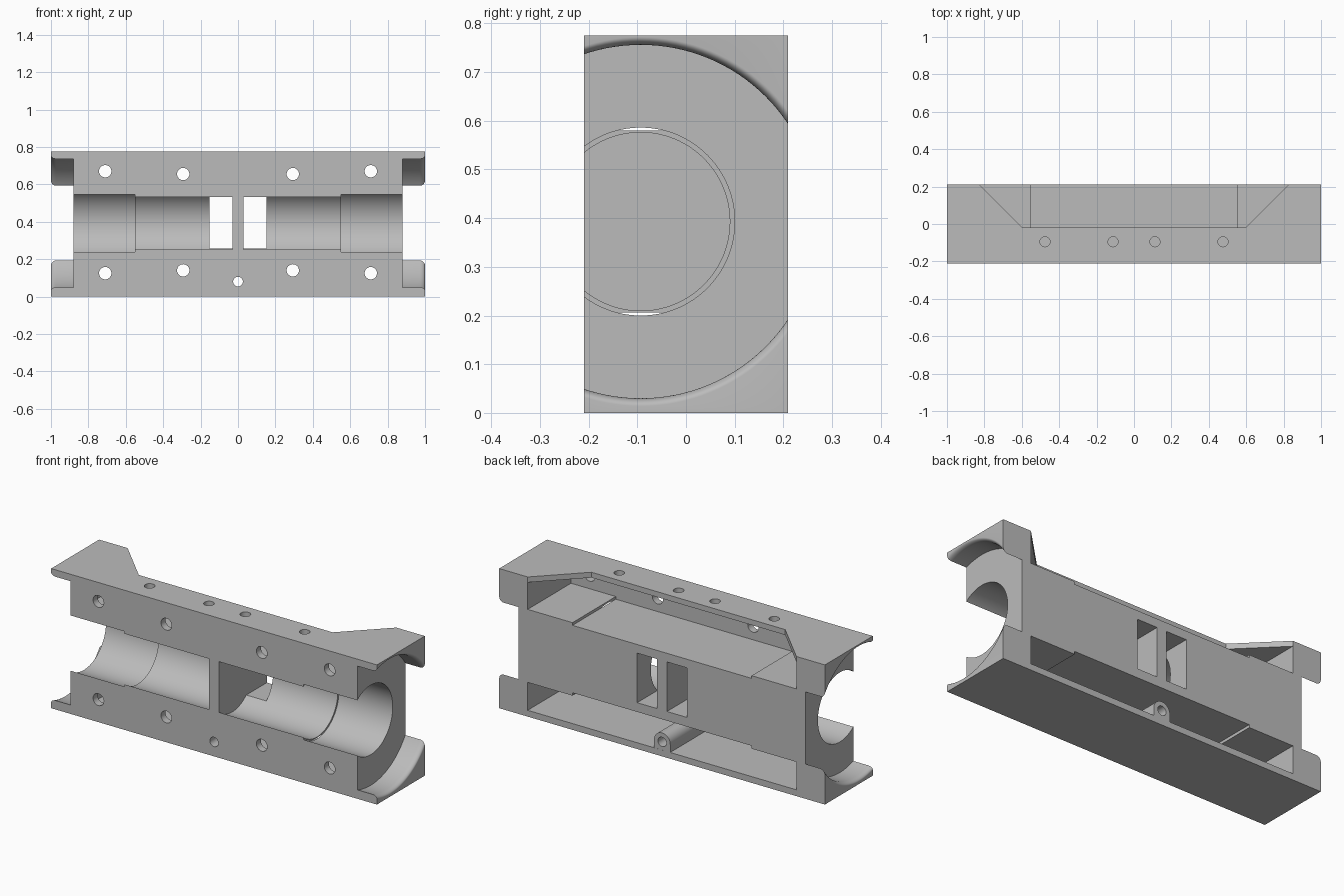
import bpy, bmesh, math
from mathutils import Matrix, Vector

old = bpy.data.objects.get("Cube")
if old:
    bpy.data.objects.remove(old)

grey = bpy.data.materials.new("plain grey")
grey.use_nodes = True
COLOR = (0.5, 0.5, 0.5, 1)
grey.diffuse_color = COLOR
grey.node_tree.nodes["Principled BSDF"].inputs["Base Color"].default_value = COLOR

W, D, H = 1.0, 0.21, 0.775      # half width, half depth, height
AY, AZ = -0.093, 0.393          # bore axis


def add_object(name, bm):
    bmesh.ops.recalc_face_normals(bm, faces=bm.faces)
    mesh = bpy.data.meshes.new(name)
    bm.to_mesh(mesh)
    bm.free()
    mesh.materials.append(grey)
    obj = bpy.data.objects.new(name, mesh)
    bpy.context.scene.collection.objects.link(obj)
    return obj


def box(name, x0, x1, y0, y1, z0, z1):
    bm = bmesh.new()
    size = Matrix.Diagonal((x1 - x0, y1 - y0, z1 - z0, 1))
    mid = Matrix.Translation(((x0 + x1) / 2, (y0 + y1) / 2, (z0 + z1) / 2))
    bmesh.ops.create_cube(bm, size=1, matrix=mid @ size)
    return add_object(name, bm)


def prism(name, points, sweep):
    bm = bmesh.new()
    face = bm.faces.new([bm.verts.new(p) for p in points])
    moved = bmesh.ops.extrude_face_region(bm, geom=[face])["geom"]
    bmesh.ops.translate(bm, vec=sweep, verts=[v for v in moved if isinstance(v, bmesh.types.BMVert)])
    return add_object(name, bm)


def rod(name, start, end, radius, sides=32):
    start, end = Vector(start), Vector(end)
    axis = end - start
    bm = bmesh.new()
    place = Matrix.Translation((start + end) / 2) @ axis.to_track_quat("Z", "Y").to_matrix().to_4x4()
    bmesh.ops.create_cone(bm, cap_ends=True, segments=sides, radius1=radius,
                          radius2=radius, depth=axis.length, matrix=place)
    return add_object(name, bm)


def lathe_x(name, profile, sides=128):
    """Solid of revolution around the bore axis from (x, radius) pairs."""
    bm = bmesh.new()
    rings = []
    for x, r in profile:
        turns = [2 * math.pi * i / sides for i in range(sides)]
        rings.append([bm.verts.new((x, AY + r * math.cos(a), AZ + r * math.sin(a))) for a in turns])
    for a, b in zip(rings, rings[1:]):
        for i in range(sides):
            j = (i + 1) % sides
            bm.faces.new((a[i], a[j], b[j], b[i]))
    bm.faces.new(rings[0])
    bm.faces.new(rings[-1])
    return add_object(name, bm)


def combine(target, tool, operation="DIFFERENCE"):
    tool.hide_render = True
    mod = target.modifiers.new("shape", "BOOLEAN")
    mod.operation = operation
    mod.solver = "EXACT"
    mod.object = tool
    bpy.context.view_layer.objects.active = target
    bpy.ops.object.modifier_apply(modifier=mod.name)
    bpy.data.objects.remove(tool)


housing = box("housing", -W, W, -D, D, 0, H)

# Upper and lower pockets, open to the back, deeper along the middle
for half, top_low, top_high in ((0.825, 0.595, 0.745), (0.55, 0.58, 0.745)):
    combine(housing, box("upper_pocket", -half, half, -0.17, 0.3, top_low, top_high))
for half, low_high in ((0.825, 0.19), (0.55, 0.206)):
    combine(housing, box("lower_pocket", -half, half, -0.17, 0.3, 0.035, low_high))

# Slanted notch in the top plate
notch = [(-0.84, 0.225, 0.7), (-0.595, -0.02, 0.7), (0.595, -0.02, 0.7), (0.84, 0.225, 0.7)]
combine(housing, prism("top_notch", notch, (0, 0, 0.2)))

# Stepped bores, rounded end recesses and back windows on both sides of the divider
for s in (-1, 1):
    combine(housing, lathe_x("bore", [(s * 0.03, 0.183), (s * 0.55, 0.183),
                                      (s * 0.55, 0.193), (s * 0.95, 0.193)]))
    lip = [(s * (0.972 + 0.028 * math.sin(a)), 0.379 - 0.016 * math.cos(a))
           for a in [math.pi / 2 * i / 8 for i in range(9)]]
    combine(housing, lathe_x("end_recess", [(s * 0.88, 0.363)] + lip + [(s * 1.05, 0.379)]))
    x0, x1 = sorted((s * 0.03, s * 0.153))
    combine(housing, box("window", x0, x1, AY, 0.3, 0.257, 0.532))

# Arched boss on the lower plate
arch = [(0.05 * math.cos(a), -0.19, 0.08 + 0.05 * math.sin(a))
        for a in [math.pi * i / 20 for i in range(21)]]
arch += [(-0.05, -0.19, 0.02), (0.05, -0.19, 0.02)]
combine(housing, prism("boss", arch, (0, 0.19 + D - 0.0005, 0)), "UNION")
combine(housing, rod("boss_hole", (0, -0.3, 0.08), (0, 0.3, 0.08), 0.026))

# Screw holes through the front wall and the top plate
for s in (-1, 1):
    for x, z in ((0.71, 0.67), (0.293, 0.655), (0.293, 0.14), (0.71, 0.125)):
        combine(housing, rod("front_hole", (s * x, -0.3, z), (s * x, -0.1, z), 0.033))
    for x in (0.112, 0.476):
        combine(housing, rod("top_hole", (s * x, -0.095, 0.7), (s * x, -0.095, 0.9), 0.027))

bpy.ops.object.select_all(action="DESELECT")
housing.select_set(True)
bpy.context.view_layer.objects.active = housing
bpy.ops.object.shade_smooth_by_angle(angle=math.radians(30))
